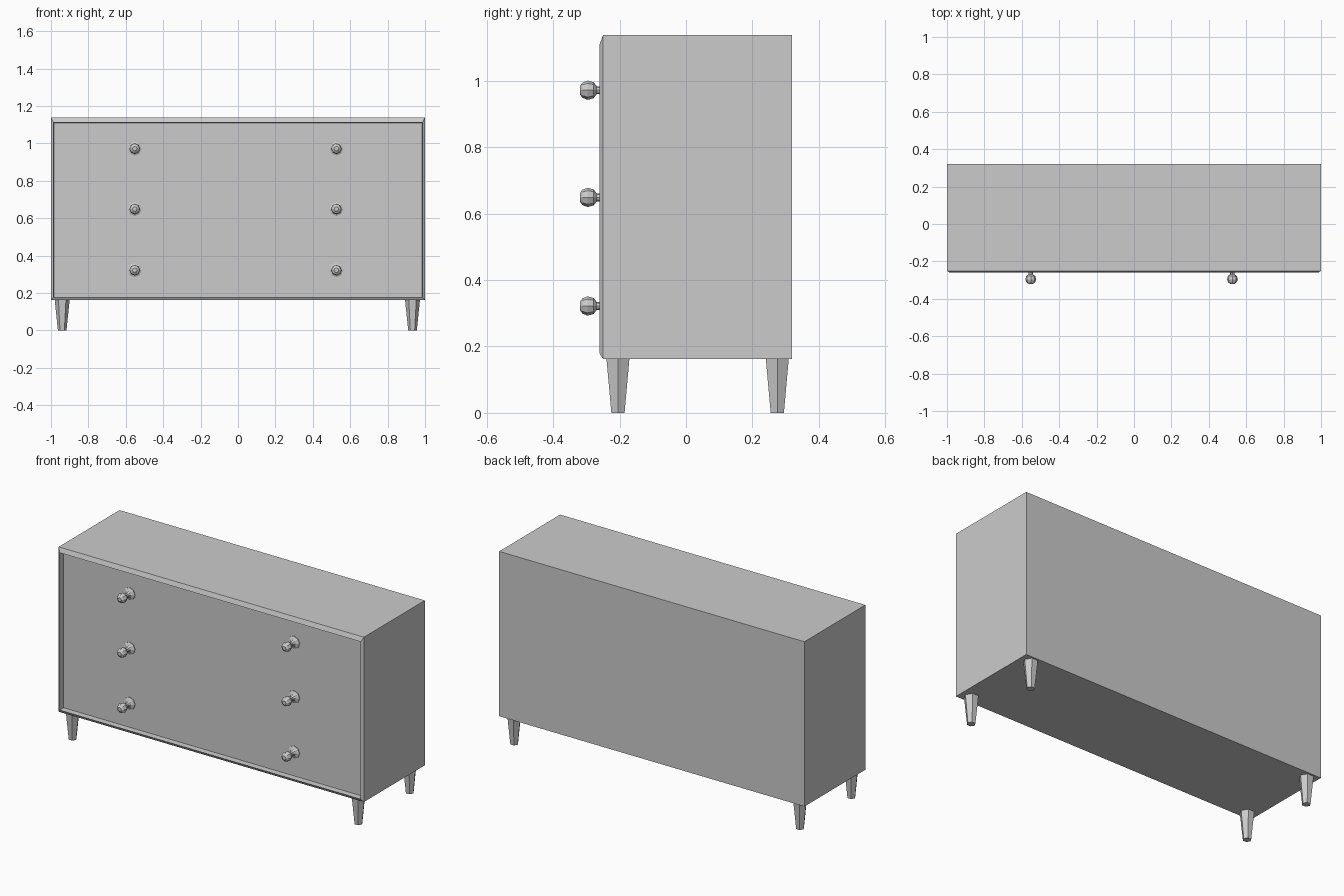
import bpy, bmesh, math

if "Cube" in bpy.data.objects:
    bpy.data.objects.remove(bpy.data.objects["Cube"])

Z0, Z1 = 0.162, 1.138          # cabinet bottom and top
PANEL_Y = -0.225               # recessed drawer front


def make_object(name, bm, location=(0, 0, 0)):
    bmesh.ops.recalc_face_normals(bm, faces=bm.faces)
    mesh = bpy.data.meshes.new(name)
    bm.to_mesh(mesh)
    bm.free()
    obj = bpy.data.objects.new(name, mesh)
    obj.location = location
    bpy.context.collection.objects.link(obj)
    return obj


def loft(name, rings, location=(0, 0, 0)):
    """Skin consecutive rings of points and cap both ends."""
    bm = bmesh.new()
    loops = [[bm.verts.new(p) for p in ring] for ring in rings]
    n = len(loops[0])
    for a, b in zip(loops, loops[1:]):
        for i in range(n):
            j = (i + 1) % n
            bm.faces.new((a[i], a[j], b[j], b[i]))
    bm.faces.new(loops[0])
    bm.faces.new(loops[-1])
    return make_object(name, bm, location)


def rect(y, side, bottom, top):
    """Rectangle across the cabinet, inset from its outer faces."""
    x, lo, hi = 1 - side, Z0 + bottom, Z1 - top
    return [(-x, y, lo), (x, y, lo), (x, y, hi), (-x, y, hi)]


def circle(radius, sides):
    return [(radius * math.cos(2 * math.pi * i / sides),
             radius * math.sin(2 * math.pi * i / sides)) for i in range(sides)]


# Cabinet: box, chamfered front rim, then recess back to the drawer front
loft("cabinet", [
    rect(0.32, 0, 0, 0),
    rect(-0.25, 0, 0, 0),
    rect(-0.26, 0.014, 0.017, 0.027),
    rect(PANEL_Y, 0.015, 0.018, 0.028),
])

# Tapered six-sided legs
for side, x in (("left", -0.94), ("right", 0.933)):
    for end, y in (("front", -0.205), ("back", 0.275)):
        rings = [[(px, py, z) for px, py in circle(r, 6)]
                 for r, z in ((0.023, 0), (0.04, Z0 + 0.002))]
        loft(f"{end}_{side}_leg", rings, (x, y, 0))

# Turned knobs: ball, thin neck and flared base, as (radius, y)
knob_profile = [(0.012, -0.320), (0.023, -0.312), (0.029, -0.296),
                (0.024, -0.278), (0.012, -0.269), (0.011, -0.250),
                (0.019, -0.238), (0.037, -0.229), (0.037, PANEL_Y + 0.002)]
for row, z in (("lower", 0.322), ("middle", 0.649), ("upper", 0.972)):
    for side, x in (("left", -0.552), ("right", 0.526)):
        rings = [[(px, y, pz) for px, pz in circle(r, 8)]
                 for r, y in knob_profile]
        loft(f"{row}_{side}_knob", rings, (x, 0, z))
